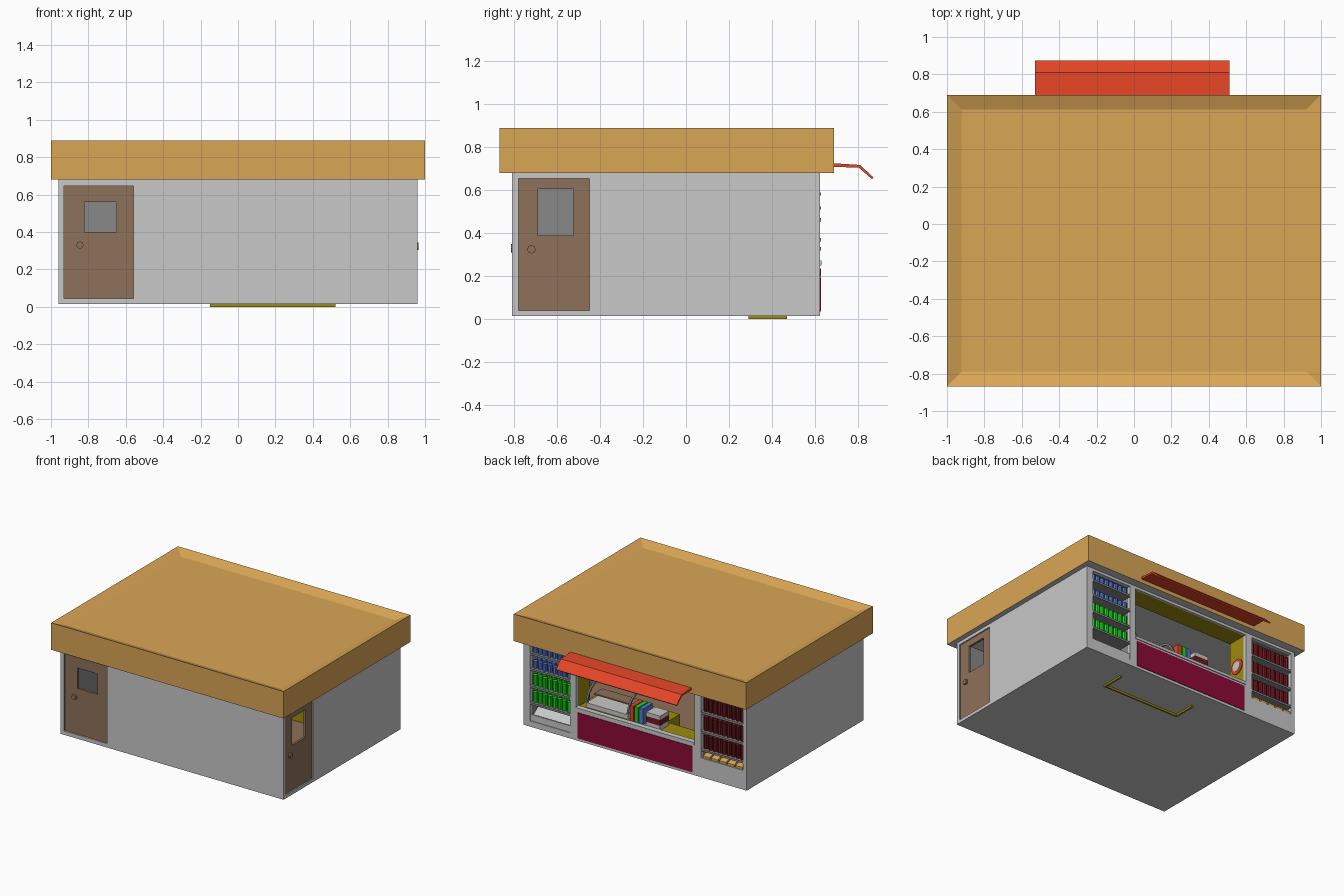
import bpy, bmesh, math
from mathutils import Vector, Matrix

if "Cube" in bpy.data.objects:
    bpy.data.objects.remove(bpy.data.objects["Cube"])


def material(name, r, g, b):
    m = bpy.data.materials.new(name)
    m.diffuse_color = (r, g, b, 1)
    m.use_nodes = True
    m.node_tree.nodes["Principled BSDF"].inputs["Base Color"].default_value = m.diffuse_color
    return m


TAN = material("roof tan", .70, .38, .09)
LIGHT = material("light gray", .58, .58, .58)
DARK = material("dark gray", .25, .25, .25)
BROWN = material("door brown", .27, .165, .10)
RED = material("awning red", .77, .06, .02)
YELLOW = material("mustard yellow", .34, .26, .004)
CRIMSON = material("crimson", .27, .003, .04)
BLUE = material("blue", .09, .19, .65)
GREEN = material("green", .01, .68, .01)
MAROON = material("dark red", .16, .01, .016)


def finish(name, bm, mat):
    bmesh.ops.recalc_face_normals(bm, faces=bm.faces)
    me = bpy.data.meshes.new(name)
    bm.to_mesh(me)
    bm.free()
    me.materials.append(mat)
    ob = bpy.data.objects.new(name, me)
    bpy.context.collection.objects.link(ob)
    return ob


def paint(ob, direction, mat):
    """Colour the faces that look along a direction."""
    ob.data.materials.append(mat)
    for p in ob.data.polygons:
        if p.normal.dot(Vector(direction)) > .7:
            p.material_index = len(ob.data.materials) - 1
    return ob


def add_box(bm, x, y, z):
    m = Matrix.Translation(((x[0]+x[1])/2, (y[0]+y[1])/2, (z[0]+z[1])/2))
    m = m @ Matrix.Diagonal((x[1]-x[0], y[1]-y[0], z[1]-z[0], 1))
    return bmesh.ops.create_cube(bm, size=1, matrix=m)


def box(name, x, y, z, mat):
    bm = bmesh.new()
    add_box(bm, x, y, z)
    return finish(name, bm, mat)


def ring(name, axis, d, u, v, hu, hv, mat):
    """Upright panel across the given axis with one rectangular hole."""
    bm = bmesh.new()
    loops = []
    for depth in d:
        for a, b in ((u, v), (hu, hv)):
            pts = ((a[0], b[0]), (a[1], b[0]), (a[1], b[1]), (a[0], b[1]))
            loops.append([bm.verts.new((depth, p, q) if axis == 'x' else (p, depth, q))
                          for p, q in pts])
    for i, j in ((0, 1), (1, 3), (3, 2), (2, 0)):
        for k in range(4):
            n = (k + 1) % 4
            bm.faces.new((loops[i][k], loops[i][n], loops[j][n], loops[j][k]))
    return finish(name, bm, mat)


def extrude_x(name, profile, x0, x1, mat):
    bm = bmesh.new()
    a, b = ([bm.verts.new((x, y, z)) for y, z in profile] for x in (x0, x1))
    n = len(profile)
    bm.faces.new(a)
    bm.faces.new(b[::-1])
    for i in range(n):
        bm.faces.new((a[i], b[i], b[(i+1) % n], a[(i+1) % n]))
    return finish(name, bm, mat)


def disc(name, loc, axis, radius, depth, sides, mat):
    bm = bmesh.new()
    rot = Vector((0, 0, 1)).rotation_difference(Vector(axis)).to_matrix().to_4x4()
    bmesh.ops.create_cone(bm, cap_ends=True, segments=sides, radius1=radius, radius2=radius,
                          depth=depth, matrix=Matrix.Translation(loc) @ rot)
    return finish(name, bm, mat)


def cans(name, x, z, count, height, mat):
    """Two rows of cans standing on a shelf."""
    bm = bmesh.new()
    step = (x[1] - x[0]) / count
    for i in range(count):
        for y in (.545, .595):
            c = Matrix.Translation((x[0] + step*(i+.5), y, z + height/2))
            bmesh.ops.create_cone(bm, cap_ends=True, segments=8, radius1=step*.42,
                                  radius2=step*.42, depth=height, matrix=c)
    return finish(name, bm, mat)


# Roof: box with a shallow dished top and gray underside
bm = bmesh.new()
add_box(bm, (-1, 1), (-.868, .69), (.68, .89))
top = [f for f in bm.faces if f.calc_center_median().z > .88]
bmesh.ops.inset_region(bm, faces=top, thickness=.11, depth=0)
for v in {v for f in top for v in f.verts}:
    v.co.z -= .03
paint(finish("roof", bm, TAN), (0, 0, -1), LIGHT)

# Shell: floor and walls, darker inside
paint(box("floor", (-.96, .96), (-.81, .625), (.015, .03), LIGHT), (0, 0, 1), BROWN)
paint(box("left_wall", (-.96, -.93), (-.81, .625), (.015, .68), LIGHT), (1, 0, 0), DARK)
paint(ring("front_wall", 'y', (-.81, -.78), (-.96, .96), (.015, .68),
           (-.93, -.56), (.045, .645), LIGHT), (0, 1, 0), DARK)
paint(ring("right_wall", 'x', (.93, .96), (-.81, .625), (.015, .68),
           (-.78, -.45), (.04, .655), LIGHT), (-1, 0, 0), DARK)

# Doors with open windows and round knobs
ring("front_door", 'y', (-.80, -.782), (-.93, -.56), (.045, .645), (-.82, -.65), (.40, .56), BROWN)
disc("front_knob", (-.845, -.805, .33), (0, 1, 0), .02, .02, 8, BROWN)
ring("side_door", 'x', (.932, .95), (-.78, -.45), (.04, .655), (-.69, -.525), (.39, .605), BROWN)
disc("side_knob", (.955, -.72, .325), (1, 0, 0), .02, .02, 8, BROWN)

# Back wall: serving hatch between two shelf cabinets
paint(ring("hatch_wall", 'y', (.60, .625), (-.53, .53), (.015, .68),
           (-.51, .51), (.265, .66), LIGHT), (0, -1, 0), DARK)
box("hatch_panel", (-.495, .495), (.62, .629), (.035, .235), CRIMSON)
box("hatch_ledge", (-.51, .51), (.59, .632), (.25, .272), LIGHT)
ring("hatch_lining", 'y', (.45, .605), (-.53, .53), (.245, .68), (-.51, .51), (.265, .66), YELLOW)

for side, x, hole, zlow in (("cooler", (.53, .96), (.56, .905), .06),
                            ("rack", (-.96, -.53), (-.93, -.566), .165)):
    ring(side + "_frame", 'y', (.60, .625), x, (.015, .68), hole, (zlow, .66), LIGHT)
    ring(side + "_case", 'y', (.50, .60), (hole[0]-.02, hole[1]+.02), (zlow-.02, .675),
         hole, (zlow, .66), DARK)
    box(side + "_back", (hole[0]-.02, hole[1]+.02), (.49, .50), (zlow-.02, .675), DARK)

# Cooler shelves with cans
for i, (z, mat) in enumerate(((.59, BLUE), (.47, BLUE), (.335, GREEN), (.205, GREEN))):
    box(f"cooler_shelf_{i}", (.56, .905), (.50, .628), (z-.015, z), DARK)
    cans(f"cooler_cans_{i}", (.565, .90), z, 8, .055 if mat is BLUE else .08, mat)
extrude_x("cooler_tray", ((.50, .06), (.62, .06), (.62, .11), (.61, .11), (.60, .08), (.50, .15)),
          .56, .905, LIGHT)

# Rack shelves with bottles and sloped scoops below
for i, z in enumerate((.525, .377, .235)):
    box(f"rack_shelf_{i}", (-.93, -.566), (.50, .628), (z-.015, z), DARK)
    cans(f"rack_bottles_{i}", (-.925, -.571), z, 9, .105, MAROON)
for i in range(5):
    x = -.92 + i*.07
    extrude_x(f"scoop_{i}", ((.51, .215), (.56, .19), (.61, .167), (.622, .167),
                             (.622, .185), (.57, .20), (.51, .222)), x, x+.058, TAN)

# Awning
extrude_x("awning", ((.62, .73), (.81, .718), (.873, .66), (.866, .652), (.805, .705), (.62, .712)),
          -.53, .51, RED)

# Inner counter: thin U-shaped walls with a top
box("counter_back", (-.15, .52), (.29, .303), (0, .25), YELLOW)
for name, x in (("counter_left", -.15), ("counter_right", .507)):
    box(name, (x, x+.013), (.303, .47), (0, .25), YELLOW)
box("counter_top", (-.15, .52), (.29, .45), (.25, .265), YELLOW)

# Goods on the counter
box("case_base", (.10, .46), (.40, .57), (.265, .30), LIGHT)
box("case_shelf", (.12, .44), (.40, .50), (.34, .35), BROWN)
arc = [(math.cos(a), math.sin(a)) for a in (math.pi/2*i/6 for i in range(7))]
for i, x in enumerate((.10, .45)):
    hoop = [(.40+.17*c, .30+.14*s) for c, s in arc] + [(.40+.155*c, .30+.125*s) for c, s in arc[::-1]]
    extrude_x(f"case_hoop_{i}", hoop, x, x+.012, DARK)
box("case_rail", (.10, .46), (.395, .41), (.425, .44), DARK)
for i, mat in enumerate((RED, GREEN, BLUE)):
    box(f"folder_{i}", (.045-i*.04, .078-i*.04), (.46, .58), (.265, .385), mat)
for i, (z, mat) in enumerate(((.265, LIGHT), (.30, MAROON), (.345, LIGHT))):
    box(f"carton_{i}", (-.19, -.07), (.48, .59), (z, (.30, .345, .375)[i]), mat)

# Round sign on the hatch side
disc("sign_rim", (-.508, .53, .44), (1, 0, 0), .06, .008, 16, RED)
disc("sign_centre", (-.504, .53, .44), (1, 0, 0), .038, .008, 16, LIGHT)
